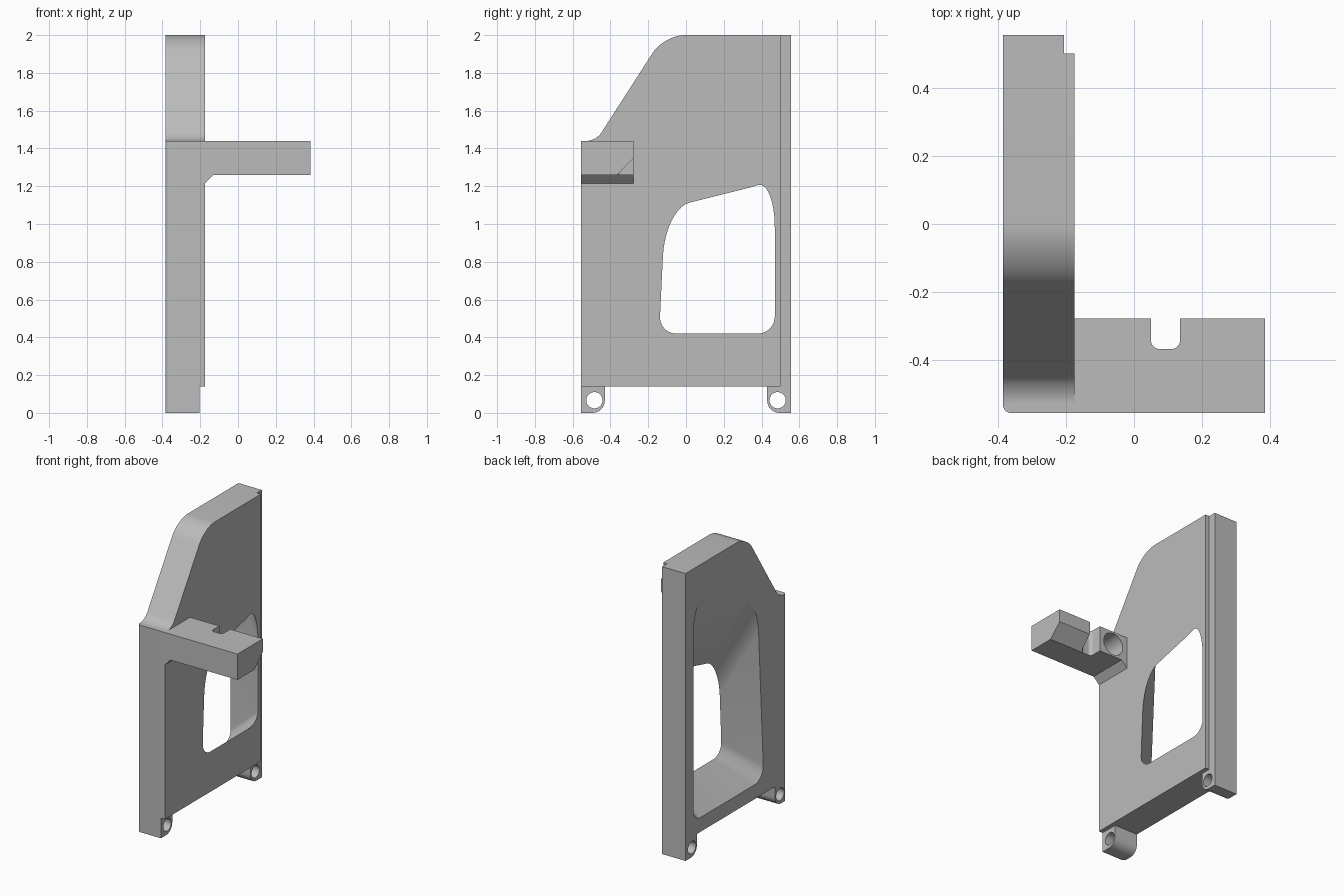
import bpy, bmesh, math
from mathutils import Vector

cube = bpy.data.objects.get("Cube")
if cube:
    bpy.data.objects.remove(cube, do_unlink=True)

gray = bpy.data.materials.new("plain gray")
gray.use_nodes = True
gray.diffuse_color = (0.5, 0.5, 0.5, 1)
gray.node_tree.nodes["Principled BSDF"].inputs["Base Color"].default_value = gray.diffuse_color


def rounded(corners, segs=10):
    """Outline from (u, v, length_in, length_out) corners with curved corners."""
    pts, n = [], len(corners)
    for i, (u, v, d_in, d_out) in enumerate(corners):
        c = Vector((u, v))
        if not d_in:
            pts.append(c)
            continue
        prev, nxt = Vector(corners[i - 1][:2]), Vector(corners[(i + 1) % n][:2])
        a = c + (prev - c).normalized() * d_in
        b = c + (nxt - c).normalized() * d_out
        ha, hb = a.lerp(c, 0.55), b.lerp(c, 0.55)
        for k in range(segs + 1):
            t = k / segs
            s = 1 - t
            pts.append(a * s**3 + ha * 3 * s * s * t + hb * 3 * s * t * t + b * t**3)
    return pts


def circle(u, v, r, n=40):
    return [Vector((u + r * math.cos(k * math.tau / n), v + r * math.sin(k * math.tau / n)))
            for k in range(n)]


def loft(name, ring_a, ring_b):
    """Closed solid between two rings with equal point counts."""
    bm = bmesh.new()
    va, vb = [[bm.verts.new(p) for p in ring] for ring in (ring_a, ring_b)]
    n = len(va)
    bm.faces.new(va)
    bm.faces.new(vb)
    for i in range(n):
        j = (i + 1) % n
        bm.faces.new((va[i], va[j], vb[j], vb[i]))
    bmesh.ops.recalc_face_normals(bm, faces=bm.faces)
    mesh = bpy.data.meshes.new(name)
    bm.to_mesh(mesh)
    bm.free()
    mesh.materials.append(gray)
    obj = bpy.data.objects.new(name, mesh)
    bpy.context.collection.objects.link(obj)
    return obj


def prism(name, outline, axis, lo, hi):
    """Extrude a 2D outline along x, y or z."""
    def place(p, h):
        co = [p[0], p[1]]
        co.insert("xyz".index(axis), h)
        return Vector(co)
    return loft(name, [place(p, lo) for p in outline], [place(p, hi) for p in outline])


def rect(u0, u1, v0, v1):
    return [(u0, v0), (u1, v0), (u1, v1), (u0, v1)]


def combine(target, tool, operation="DIFFERENCE"):
    tool.hide_render = True
    mod = target.modifiers.new("combine", 'BOOLEAN')
    mod.operation, mod.solver, mod.object = operation, 'EXACT', tool
    bpy.context.view_layer.objects.active = target
    bpy.ops.object.modifier_apply(modifier=mod.name)
    bpy.data.objects.remove(tool, do_unlink=True)


OUT, STEP, IN = -0.385, -0.205, -0.175   # plate layers along x
FRONT, BACK = -0.555, 0.555

# side plate with its two feet
plate = prism("side_plate", rounded([
    (FRONT, 0, 0, 0), (-0.43, 0, 0.065, 0.065), (-0.43, 0.14, 0, 0),
    (0.43, 0.14, 0, 0), (0.43, 0, 0.065, 0.065), (BACK, 0, 0, 0),
    (BACK, 2, 0, 0), (-0.116, 2, 0.11, 0.11),
    (-0.476, 1.44, 0.05, 0.05), (FRONT, 1.44, 0, 0)]), "x", OUT, IN)

# rounded outer front edge
bm = bmesh.new()
bm.from_mesh(plate.data)
edges = [e for e in bm.edges if all(abs(v.co.x - OUT) < 1e-4 and abs(v.co.y - FRONT) < 1e-4
                                    for v in e.verts)]
bmesh.ops.bevel(bm, geom=edges, offset=0.025, segments=6, profile=0.5, affect='EDGES')
bm.to_mesh(plate.data)
bm.free()

# steps along the back edge and above the feet
combine(plate, prism("back_step", rect(0.5, 0.7, -0.1, 2.1), "x", STEP, 0))
combine(plate, prism("foot_step", rect(-0.7, 0.7, -0.1, 0.14), "x", STEP, 0))

# pin holes in the feet
for y in (-0.485, 0.485):
    combine(plate, prism("pin_hole", circle(y, 0.067, 0.043), "x", -0.5, 0))

# flared window, taller on the outer face
inner = rounded([(0.47, 0.42, 0.09, 0.09), (-0.142, 0.42, 0.09, 0.09),
                 (-0.11, 1.08, 0.25, 0.13), (0.47, 1.23, 0.09, 0.25)])
outer = rounded([(0.47, 0.24, 0.08, 0.08), (-0.305, 0.24, 0.1, 0.1),
                 (-0.235, 1.53, 0.25, 0.15), (0.47, 1.76, 0.09, 0.25)])
extra = 0.1
ring_out = [(OUT - extra * (IN - OUT), *o.lerp(i, -extra)) for o, i in zip(outer, inner)]
ring_in = [(IN + extra * (IN - OUT), *o.lerp(i, 1 + extra)) for o, i in zip(outer, inner)]
combine(plate, loft("window", ring_out, ring_in))

# arm with a sloped brace underneath
ARM_BACK = -0.277
arm = prism("arm", [(-0.2, 1.44), (0.385, 1.44), (0.385, 1.26), (-0.13, 1.26),
                    (IN, 1.215), (-0.2, 1.215)], "y", FRONT, ARM_BACK)

# chamfer under the free end, round socket, and slot
combine(arm, prism("chamfer", [(-0.387, 1.24), (-0.257, 1.24), (-0.257, 1.37)], "x", 0.1, 0.5))
combine(arm, prism("socket", circle(-0.06, 1.35, 0.078), "y", -0.42, -0.2))
combine(arm, prism("slot", rounded([(0.05, -0.2, 0, 0), (0.05, -0.367, 0.025, 0.025),
                                    (0.135, -0.367, 0.025, 0.025), (0.135, -0.2, 0, 0)]),
                   "z", 1.1, 1.6))
combine(plate, arm, "UNION")

plate.name = "side_plate_with_arm"
bpy.ops.object.select_all(action='DESELECT')
plate.select_set(True)
bpy.context.view_layer.objects.active = plate
bpy.ops.object.shade_smooth_by_angle(angle=math.radians(25))
